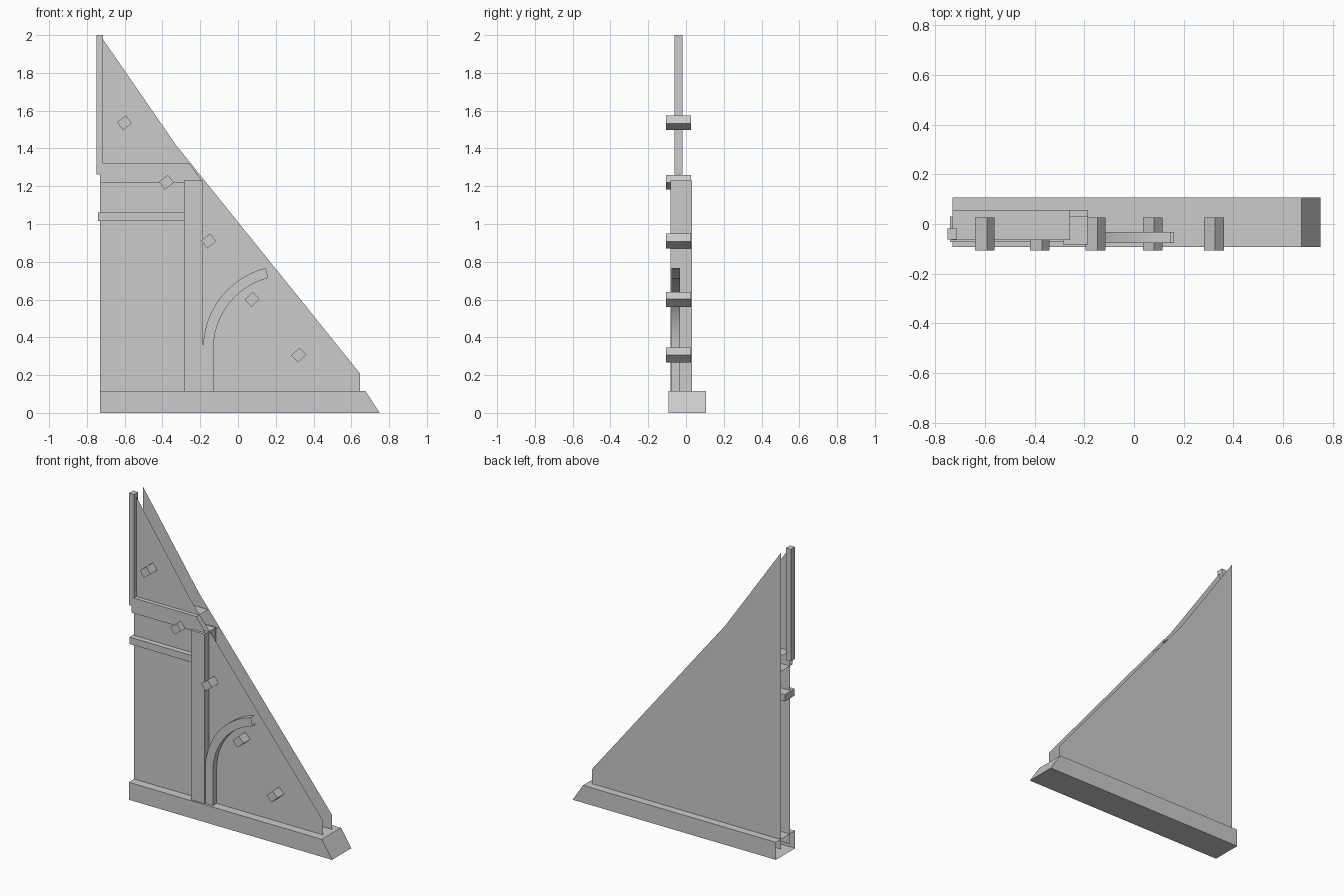
import bpy, math

if "Cube" in bpy.data.objects:
    bpy.data.objects.remove(bpy.data.objects["Cube"])


def make(name, verts, faces):
    me = bpy.data.meshes.new(name)
    me.from_pydata(verts, [], faces)
    me.update()
    ob = bpy.data.objects.new(name, me)
    bpy.context.collection.objects.link(ob)
    return ob


def prism(name, prof, y0, y1, open_edges=(), back=True):
    """Extrude a counter-clockwise (x, z) profile along y; listed edges stay open."""
    n = len(prof)
    verts = [(x, y0, z) for x, z in prof] + [(x, y1, z) for x, z in prof]
    faces = [tuple(range(n))]
    if back:
        faces.append(tuple(range(2 * n - 1, n - 1, -1)))
    for i in range(n):
        if i not in open_edges:
            j = (i + 1) % n
            faces.append((i, i + n, j + n, j))
    return make(name, verts, faces)


def rect(x0, x1, z0, z1):
    return [(x0, z0), (x1, z0), (x1, z1), (x0, z1)]


# sill beam with slanted right end, open at the left
prism("sill_beam", [(-0.73, 0), (0.75, 0), (0.675, 0.115), (-0.73, 0.115)],
      -0.093, 0.107, open_edges=(3,))

# two thin gable sheets, front and back
outline = [(-0.73, 0.05), (0.645, 0.05), (0.645, 0.21), (-0.33, 1.42), (-0.73, 2.0)]
for name, y in (("front_sheet", -0.037), ("back_sheet", 0.057)):
    verts = [(x, y, z) for x, z in outline]
    order = range(5) if y < 0 else range(4, -1, -1)
    make(name, verts, [tuple(order)])

# tie beam with open ends
prism("tie_beam", [(-0.73, 1.22), (-0.185, 1.22), (-0.257, 1.32), (-0.73, 1.32)],
      -0.064, 0.056, open_edges=(1, 3), back=False)

# posts and rail
prism("main_post", rect(-0.285, -0.185, 0.11, 1.23), -0.082, 0.033)
prism("king_post", rect(-0.75, -0.714, 1.263, 2.0), -0.062, -0.018)
prism("rail", rect(-0.74, -0.285, 1.015, 1.06), -0.073, 0.03)

# curved brace, open at its upper end
cx, cz, r_in, r_out, steps = 0.257, 0.34, 0.387, 0.442, 12
angles = [math.radians(180 - 75.5 * i / steps) for i in range(steps + 1)]
inner = [(cx + r_in * math.cos(a), cz + r_in * math.sin(a)) for a in angles]
outer = [(cx + r_out * math.cos(a), cz + r_out * math.sin(a)) for a in angles]
n = steps + 2
left = [(-0.185, 0.11)] + outer
right = [(-0.13, 0.11)] + inner
verts = []
for (lx, lz), (rx, rz) in zip(left, right):
    verts += [(lx, -0.076, lz), (rx, -0.076, rz), (rx, -0.032, rz), (lx, -0.032, lz)]
faces = []
for i in range(n - 1):
    for k in range(4):
        a, b = 4 * i + k, 4 * i + (k + 1) % 4
        faces.append((a, b, b + 4, a + 4))
brace = make("curved_brace", verts, faces)
bpy.context.view_layer.objects.active = brace
brace.select_set(True)
bpy.ops.object.shade_smooth_by_angle(angle=math.radians(30))

# purlin ends along the slope
purlins = [(-0.601, 1.536, 37), (-0.379, 1.221, 38), (-0.155, 0.91, 38),
           (0.075, 0.601, 42), (0.322, 0.306, 43)]
for i, (x, z, deg) in enumerate(purlins):
    c, s = math.cos(math.radians(deg)), math.sin(math.radians(deg))
    prof = [(x + u * c - v * s, z + u * s + v * c)
            for u, v in rect(-0.03, 0.03, -0.026, 0.026)]
    prism(f"purlin_{i + 1}", prof, -0.107, 0.027)
